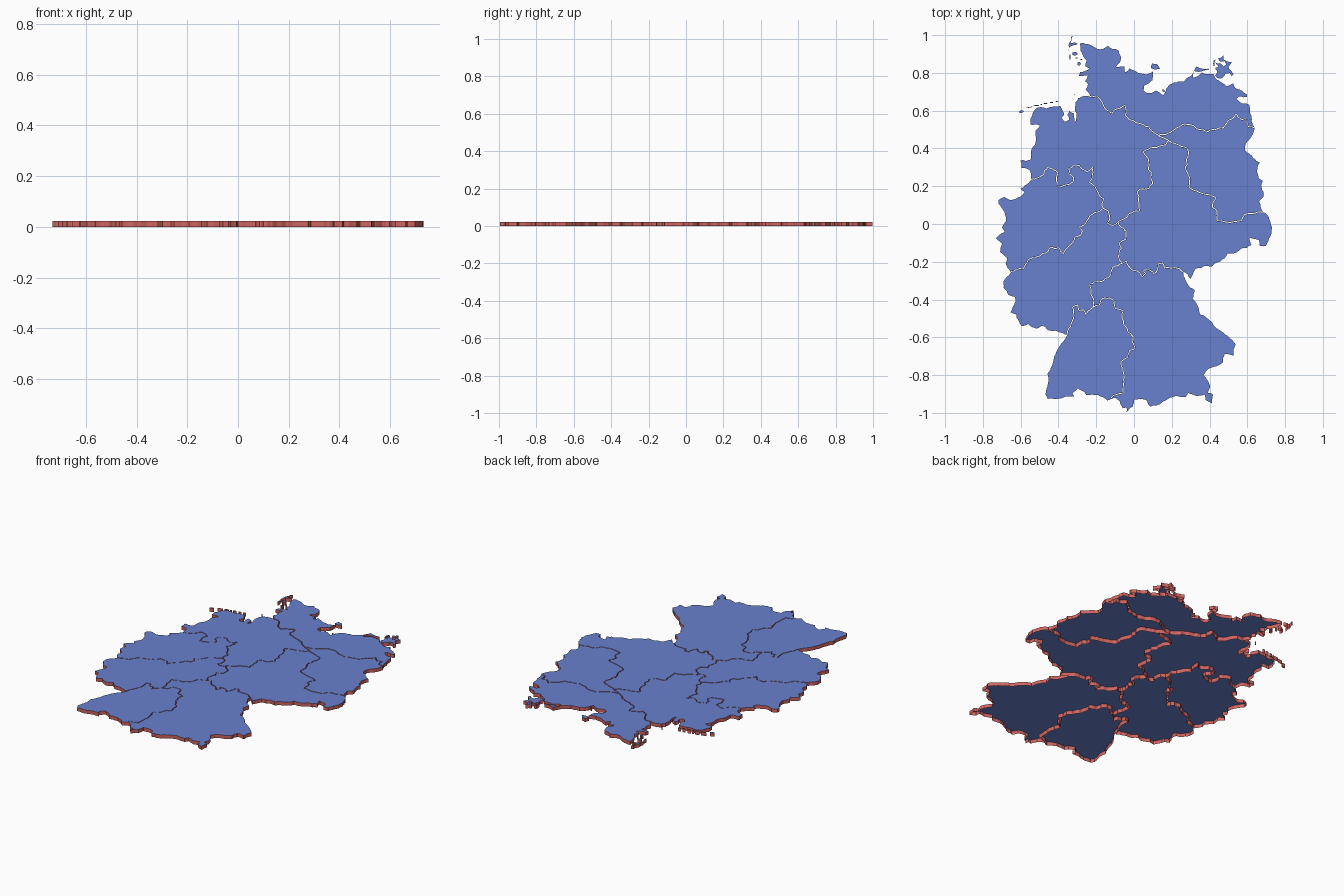
import bpy, bmesh, math, random
from mathutils import Vector

THICK = 0.022    # plate height
GAP = 0.0022     # inset of each region, leaves a thin seam
SCALE = 0.1089   # radians per model unit
random.seed(4)


def material(name, rgb):
    m = bpy.data.materials.new(name)
    m.diffuse_color = (*rgb, 1)
    return m


TOP = material("blue_top", (0.14, 0.22, 0.62))
SIDE = material("red_side", (0.62, 0.13, 0.12))


def project(lon, lat):
    """Degrees to model units with a conformal cylindrical map."""
    y = math.log(math.tan(math.pi / 4 + math.radians(lat) / 2))
    return Vector(((math.radians(lon - 10.455)) / SCALE, (y - 1.0473) / SCALE))


def roughen(a, b, amount):
    """Points from a up to b with small natural wiggles."""
    d = b - a
    if d.length < 0.016:
        return [a]
    m = (a + b) / 2 + Vector((-d.y, d.x)) * random.uniform(-amount, amount)
    return roughen(a, m, amount) + roughen(m, b, amount)


arcs = {}


def arc(key, values, amount=0.11):
    pts = [project(*p) for p in zip(values[::2], values[1::2])]
    line = []
    for a, b in zip(pts, pts[1:]):
        line += roughen(a, b, amount)
    line.append(pts[-1])
    arcs[key], arcs[key[::-1]] = line, line[::-1]


def plate(name, pts, inset=GAP):
    """Blue cap with red walls, open underneath."""
    area = sum(a.x * b.y - b.x * a.y for a, b in zip(pts, pts[1:] + pts[:1]))
    if area < 0:
        pts = pts[::-1]
    n, out = len(pts), []
    for i, p in enumerate(pts):
        d = (pts[(i + 1) % n] - pts[i - 1]).normalized()
        out.append(p + Vector((-d.y, d.x)) * inset)
    bm = bmesh.new()
    top = [bm.verts.new((p.x, p.y, THICK)) for p in out]
    low = [bm.verts.new((p.x, p.y, 0)) for p in out]
    bm.faces.new(top)
    for i in range(n):
        j = (i + 1) % n
        bm.faces.new((top[i], low[i], low[j], top[j])).material_index = 1
    me = bpy.data.meshes.new(name)
    bm.to_mesh(me)
    bm.free()
    me.materials.append(TOP)
    me.materials.append(SIDE)
    bpy.context.collection.objects.link(bpy.data.objects.new(name, me))


# Outer edge, clockwise; the letters name the junctions
arc("AD", [9.0, 53.89, 8.84, 54.02, 8.92, 54.12, 8.83, 54.18, 8.93, 54.29, 8.62, 54.28, 8.66, 54.37,
           8.98, 54.43, 8.83, 54.47, 8.88, 54.58, 8.68, 54.76, 8.66, 54.91, 8.95, 54.9, 9.25, 54.81,
           9.43, 54.81, 9.6, 54.87, 9.75, 54.81, 9.95, 54.78, 10.03, 54.66, 10.0, 54.54, 9.87, 54.46,
           10.15, 54.48, 10.17, 54.36, 10.3, 54.44, 10.6, 54.35, 10.85, 54.32, 11.1, 54.39, 11.08, 54.2,
           10.8, 54.09, 10.78, 54.01, 10.9, 53.96, 11.2, 54.01, 11.42, 53.92, 11.5, 54.03, 11.65, 54.13,
           12.09, 54.18, 12.3, 54.28, 12.5, 54.47, 12.92, 54.44, 12.95, 54.4, 12.45, 54.37, 12.42, 54.26,
           12.7, 54.36, 13.08, 54.33, 13.2, 54.22, 13.4, 54.15, 13.5, 54.09, 13.74, 54.15, 13.85, 54.04,
           14.2, 53.93, 14.2, 53.87, 13.92, 53.88, 13.84, 53.84, 14.02, 53.76, 14.27, 53.73, 14.31, 53.55,
           14.45, 53.27])
arc("DE", [14.45, 53.27, 14.39, 53.14, 14.15, 52.95, 14.14, 52.83, 14.4, 52.68, 14.63, 52.58, 14.53, 52.4,
           14.58, 52.28, 14.72, 52.22, 14.69, 52.07, 14.75, 51.9, 14.6, 51.8, 14.65, 51.68, 14.73, 51.58])
arc("EK", [14.73, 51.58, 14.93, 51.47, 15.03, 51.27, 14.98, 51.08, 14.82, 50.87, 14.62, 50.86, 14.57, 50.99,
           14.28, 51.04, 14.35, 50.89, 14.0, 50.81, 13.85, 50.73, 13.55, 50.71, 13.45, 50.61, 13.2, 50.52,
           13.02, 50.43, 12.82, 50.45, 12.5, 50.39, 12.33, 50.18, 12.2, 50.28, 12.1, 50.32])
arc("KN", [12.1, 50.32, 12.1, 50.25, 12.22, 50.1, 12.48, 49.94, 12.4, 49.76, 12.52, 49.68, 12.65, 49.43,
           12.9, 49.34, 13.03, 49.27, 13.2, 49.13, 13.4, 49.05, 13.55, 48.97, 13.83, 48.77, 13.74, 48.52,
           13.46, 48.56, 13.4, 48.38, 13.1, 48.28, 12.86, 48.2, 12.76, 48.1, 12.98, 47.85, 12.91, 47.72,
           13.08, 47.68, 13.03, 47.47, 12.8, 47.55, 12.78, 47.67, 12.5, 47.63, 12.25, 47.7, 12.18, 47.61,
           12.0, 47.61, 11.63, 47.59, 11.4, 47.5, 11.2, 47.42, 10.98, 47.4, 10.87, 47.53, 10.6, 47.56,
           10.46, 47.56, 10.43, 47.4, 10.2, 47.275, 10.2, 47.38, 10.08, 47.36, 9.97, 47.52, 9.8, 47.59,
           9.55, 47.54])
arc("NM", [9.55, 47.54, 9.25, 47.66, 8.88, 47.65, 8.8, 47.73, 8.6, 47.8, 8.43, 47.7, 8.5, 47.62, 8.2, 47.62,
           7.9, 47.56, 7.6, 47.57, 7.52, 47.67, 7.62, 47.97, 7.58, 48.12, 7.74, 48.33, 7.8, 48.5,
           8.0, 48.75, 8.23, 48.97], 0.07)
arc("MI", [8.23, 48.97, 7.93, 49.05, 7.6, 49.08, 7.45, 49.18, 7.3, 49.12, 7.1, 49.14, 6.95, 49.21, 6.73, 49.17,
           6.55, 49.42, 6.36, 49.47, 6.52, 49.7, 6.5, 49.8, 6.3, 49.84, 6.13, 50.0, 6.14, 50.14, 6.37, 50.32])
arc("IH", [6.37, 50.32, 6.2, 50.5, 6.25, 50.62, 6.02, 50.75, 6.08, 50.92, 5.88, 51.03, 6.17, 51.17, 6.08, 51.25,
           6.22, 51.4, 6.2, 51.5, 5.96, 51.75, 5.97, 51.83, 6.18, 51.89, 6.4, 51.83, 6.7, 51.9, 6.82, 51.98,
           6.7, 52.05, 6.85, 52.13, 7.06, 52.24], 0.08)
arc("HA", [7.06, 52.24, 7.03, 52.38, 6.95, 52.44, 6.71, 52.48, 6.7, 52.63, 7.04, 52.65, 7.06, 52.85, 7.2, 53.02,
           7.2, 53.23, 7.33, 53.32, 7.03, 53.33, 7.03, 53.47, 7.12, 53.59, 7.3, 53.68, 7.8, 53.7, 8.03, 53.71,
           8.16, 53.54, 8.08, 53.47, 8.15, 53.4, 8.3, 53.44, 8.24, 53.53, 8.31, 53.61, 8.48, 53.56, 8.5, 53.38,
           8.55, 53.53, 8.49, 53.68, 8.6, 53.86, 8.72, 53.89, 9.0, 53.89])

# Inner borders
arc("AB", [9.0, 53.89, 9.25, 53.88, 9.4, 53.78, 9.5, 53.65, 9.75, 53.56, 9.8, 53.62, 9.95, 53.65, 10.15, 53.72,
           10.2, 53.62, 10.17, 53.52, 10.3, 53.43, 10.55, 53.37, 10.95, 53.29, 11.27, 53.12])
arc("BC", [11.27, 53.12, 11.45, 53.07, 11.6, 53.02])
arc("BD", [11.27, 53.12, 11.5, 53.14, 11.8, 53.24, 12.05, 53.34, 12.33, 53.33, 12.6, 53.24, 12.9, 53.2,
           13.2, 53.25, 13.4, 53.27, 13.55, 53.4, 13.75, 53.48, 13.82, 53.54, 14.0, 53.43, 14.2, 53.45,
           14.22, 53.3, 14.45, 53.27])
arc("CE", [11.6, 53.02, 11.85, 52.95, 12.2, 52.87, 12.25, 52.8, 12.22, 52.55, 12.15, 52.5, 12.3, 52.25,
           12.27, 52.1, 12.6, 51.98, 12.95, 51.93, 13.15, 51.87, 13.05, 51.67, 13.2, 51.6, 13.2, 51.4,
           13.7, 51.37, 14.0, 51.4, 14.1, 51.52, 14.4, 51.54, 14.73, 51.58])
arc("CF", [11.6, 53.02, 11.5, 52.93, 11.2, 52.88, 10.93, 52.85, 10.76, 52.8, 10.94, 52.6, 10.93, 52.48,
           11.05, 52.35, 11.07, 52.15, 10.95, 52.06, 10.65, 52.04, 10.56, 51.98, 10.6, 51.8, 10.65, 51.6,
           10.4, 51.56, 10.17, 51.45, 9.93, 51.38], 0.15)
arc("FG", [9.93, 51.38, 9.75, 51.3, 9.57, 51.35, 9.65, 51.5, 9.6, 51.6, 9.44, 51.65], 0.15)
arc("GH", [9.44, 51.65, 9.4, 51.75, 9.45, 51.85, 9.3, 51.92, 9.2, 52.05, 8.98, 52.18, 9.1, 52.38, 9.1, 52.5,
           8.9, 52.4, 8.65, 52.53, 8.3, 52.46, 8.3, 52.35, 8.46, 52.28, 8.45, 52.2, 8.2, 52.13, 7.95, 52.1,
           7.9, 52.2, 7.95, 52.37, 7.6, 52.48, 7.3, 52.28, 7.06, 52.24], 0.15)
arc("GI", [9.44, 51.65, 9.35, 51.6, 9.0, 51.5, 8.9, 51.4, 8.6, 51.26, 8.75, 51.18, 8.7, 51.1, 8.5, 51.06,
           8.3, 50.87, 8.12, 50.7, 7.95, 50.84, 7.7, 50.85, 7.63, 50.78, 7.4, 50.7, 7.2, 50.64, 6.95, 50.57,
           6.8, 50.4, 6.6, 50.38, 6.37, 50.32], 0.15)
arc("FJ", [9.93, 51.38, 10.0, 51.28, 10.2, 51.18, 10.18, 51.02, 9.95, 50.95, 10.05, 50.83, 9.93, 50.65,
           10.05, 50.51], 0.18)
arc("JK", [10.05, 50.51, 10.2, 50.56, 10.35, 50.4, 10.6, 50.33, 10.73, 50.22, 10.85, 50.3, 10.75, 50.37,
           11.0, 50.36, 11.12, 50.28, 11.25, 50.5, 11.4, 50.52, 11.45, 50.41, 11.8, 50.42, 11.95, 50.4,
           12.1, 50.32], 0.15)
arc("JL", [10.05, 50.51, 9.75, 50.42, 9.65, 50.24, 9.4, 50.13, 9.15, 50.12, 8.99, 50.08, 9.03, 49.85,
           9.12, 49.75, 9.1, 49.58], 0.18)
arc("LM", [9.1, 49.58, 8.95, 49.5, 8.87, 49.41, 8.8, 49.52, 8.62, 49.5, 8.6, 49.63, 8.42, 49.58, 8.47, 49.42,
           8.4, 49.25, 8.28, 49.1, 8.23, 48.97])
arc("LN", [9.1, 49.58, 9.3, 49.62, 9.35, 49.72, 9.65, 49.78, 9.8, 49.7, 9.85, 49.55, 10.1, 49.5, 10.12, 49.2,
           10.25, 49.05, 10.42, 48.95, 10.48, 48.7, 10.3, 48.65, 10.25, 48.5, 10.02, 48.4, 10.13, 48.1,
           10.1, 47.95, 10.1, 47.7, 9.85, 47.67, 9.7, 47.6, 9.55, 47.54], 0.15)

# Mainland regions, each a loop of junctions
regions = {"north_region": "ADB", "northwest_region": "HABCFG", "east_region": "BDEC",
           "middle_east_region": "CEKJF", "west_region": "IHG", "middle_west_region": "GFJLMI",
           "southwest_region": "LNM", "southeast_region": "JKNL"}
for name, loop in regions.items():
    pts = []
    for a, b in zip(loop, loop[1:] + loop[0]):
        pts += arcs[a + b][:-1]
    plate(name, pts)


# Larger islands
def island(name, values):
    arc("XY", values + values[:2], 0.14)
    plate(name, arcs["XY"][:-1], 0)


island("northeast_island", [13.13, 54.29, 13.2, 54.38, 13.14, 54.44, 13.25, 54.47, 13.15, 54.54, 13.3, 54.53,
                            13.42, 54.47, 13.5, 54.5, 13.44, 54.57, 13.3, 54.56, 13.24, 54.63, 13.42, 54.68,
                            13.42, 54.6, 13.56, 54.56, 13.68, 54.55, 13.66, 54.52, 13.58, 54.46, 13.6, 54.42,
                            13.75, 54.32, 13.68, 54.28, 13.62, 54.34, 13.48, 54.34, 13.4, 54.26, 13.3, 54.23])
island("narrow_island", [13.09, 54.47, 13.12, 54.48, 13.12, 54.56, 13.16, 54.6, 13.09, 54.58])
island("baltic_island", [11.01, 54.44, 11.06, 54.53, 11.22, 54.51, 11.31, 54.42, 11.15, 54.41])
island("northmost_island", [8.28, 54.75, 8.3, 54.9, 8.38, 55.03, 8.45, 55.058, 8.4, 55.02, 8.36, 54.92,
                            8.6, 54.9, 8.36, 54.86, 8.31, 54.78])


# Small islands: centre, length, width in degrees and slope
def islet(name, lon, lat, length, width, slope=0.0):
    ring = []
    for k in range(10):
        t = k * math.tau / 10
        u, v = math.cos(t) * length / 2, math.sin(t) * width / 2
        ring += [lon + u, lat + v + slope * u]
    island(name, ring)


for i, spec in enumerate([(6.73, 53.59, .16, .05, .1), (7.0, 53.675, .22, .015, .1), (7.23, 53.71, .19, .025, .05),
                          (7.39, 53.73, .08, .015), (7.53, 53.75, .15, .025, .1), (7.73, 53.77, .13, .02),
                          (7.9, 53.79, .11, .015), (8.5, 54.71, .18, .07), (8.34, 54.65, .05, .1),
                          (8.64, 54.52, .12, .07), (8.55, 54.63, .08, .02), (8.72, 54.6, .06, .02),
                          (11.43, 54.0, .09, .05, -.3), (8.49, 53.93, .04, .02)]):
    islet(f"islet_{i + 1}", *spec)
